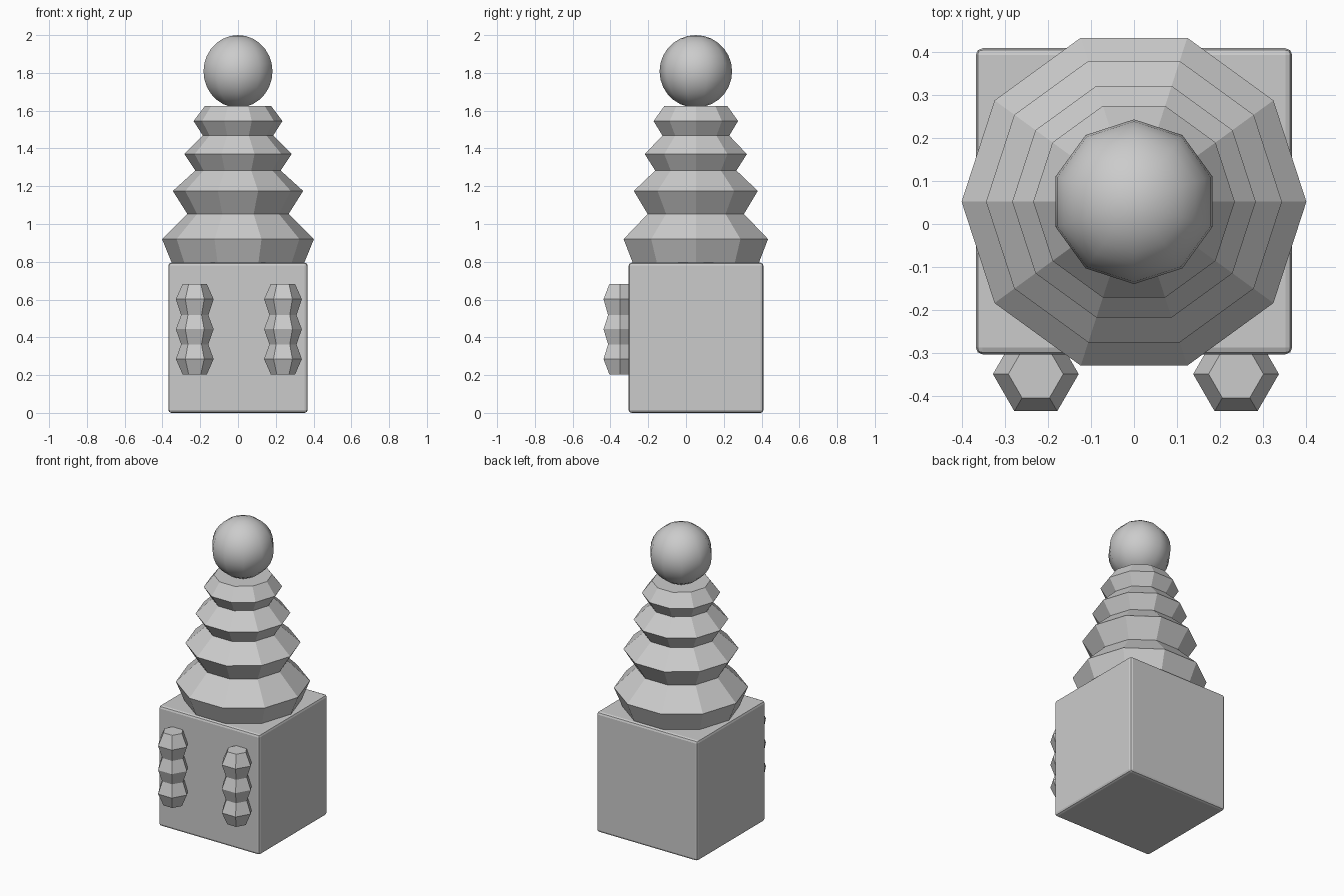
import bpy, bmesh, math

if "Cube" in bpy.data.objects:
    bpy.data.objects.remove(bpy.data.objects["Cube"])


def finish(name, bm):
    bmesh.ops.recalc_face_normals(bm, faces=bm.faces)
    mesh = bpy.data.meshes.new(name)
    bm.to_mesh(mesh)
    bm.free()
    obj = bpy.data.objects.new(name, mesh)
    bpy.context.collection.objects.link(obj)
    return obj


def lathe(name, profile, sides, location):
    """Closed solid of revolution from (radius, z) points."""
    bm = bmesh.new()
    rings = []
    for r, z in profile:
        rings.append([bm.verts.new((r * math.cos(math.tau * i / sides),
                                    r * math.sin(math.tau * i / sides), z))
                      for i in range(sides)])
    for low, high in zip(rings, rings[1:]):
        for i in range(sides):
            j = (i + 1) % sides
            bm.faces.new((low[i], low[j], high[j], high[i]))
    bm.faces.new(rings[0][::-1])
    bm.faces.new(rings[-1])
    obj = finish(name, bm)
    obj.location = location
    return obj


# Base block with softened edges
bpy.ops.mesh.primitive_cube_add(size=1, location=(0, 0.053, 0.3975))
base = bpy.context.object
base.name = "base_block"
base.scale = (0.738, 0.714, 0.795)
bpy.ops.object.transform_apply(location=False, rotation=False, scale=True)
bevel = base.modifiers.new("Bevel", 'BEVEL')
bevel.width = 0.016
bevel.segments = 2

# Tapering ten-sided tiers
lathe("stacked_tiers",
      [(0.347, 0.785), (0.402, 0.92), (0.268, 1.053), (0.345, 1.175),
       (0.226, 1.283), (0.284, 1.37), (0.186, 1.468), (0.235, 1.545),
       (0.175, 1.625)], 10, (0, 0.052, 0))

# Ball on top
bpy.ops.mesh.primitive_uv_sphere_add(segments=10, ring_count=14, radius=0.192,
                                     location=(0, 0.052, 1.808))
ball = bpy.context.object
ball.name = "top_ball"
bpy.ops.object.shade_smooth()

# Beaded hexagonal columns on the front
beads = [(0.064, 0.203), (0.1, 0.285), (0.072, 0.363), (0.1, 0.443),
         (0.072, 0.518), (0.1, 0.602), (0.064, 0.683)]
for side, x in (("left", -0.229), ("right", 0.238)):
    lathe(f"bead_column_{side}", beads, 6, (x, -0.35, 0))
